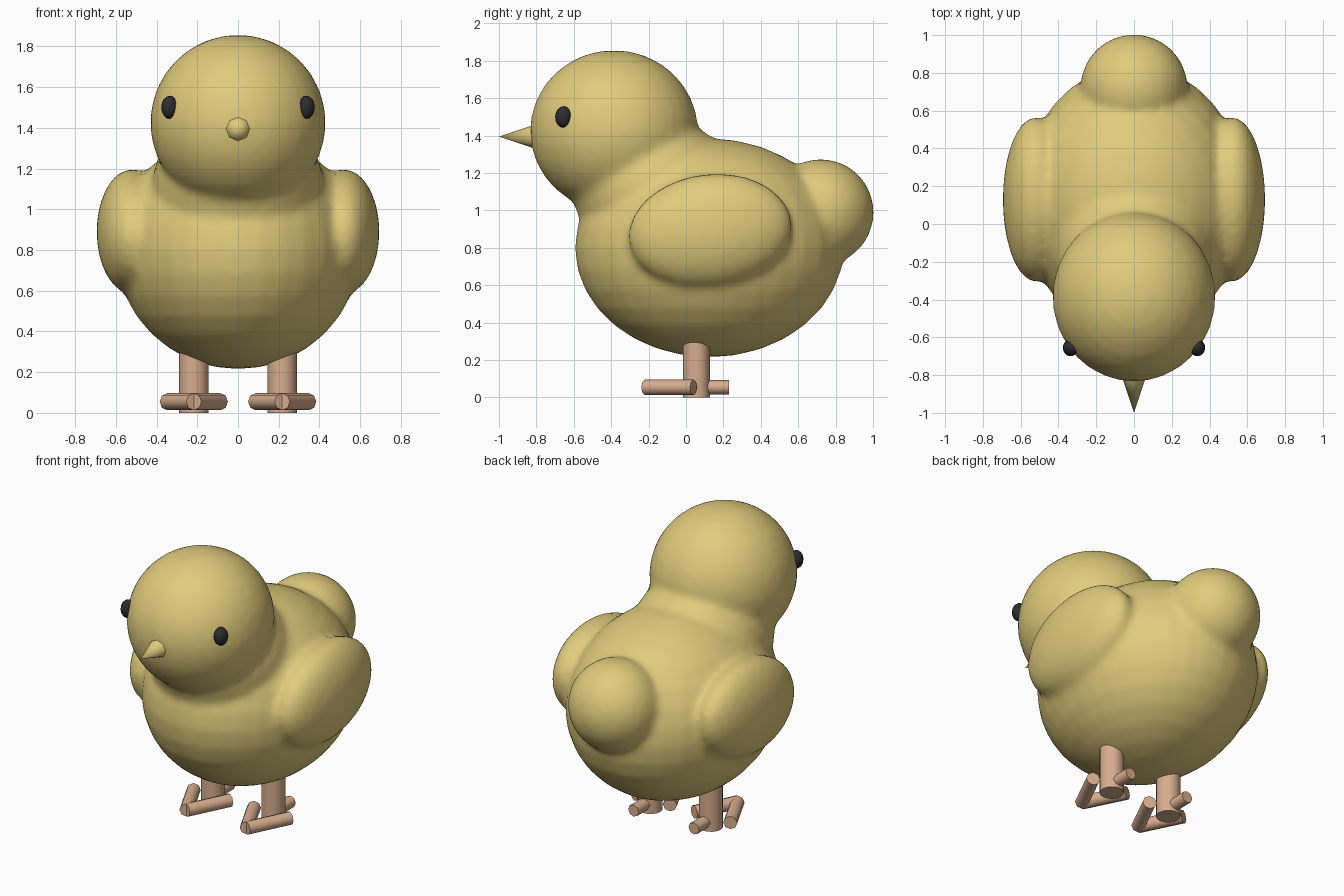
import bpy, math
from mathutils import Vector

cube = bpy.data.objects.get("Cube")
if cube:
    bpy.data.objects.remove(cube)


def make_material(name, rgb):
    mat = bpy.data.materials.new(name)
    mat.use_nodes = True
    colour = (*rgb, 1)
    mat.diffuse_color = colour
    mat.node_tree.nodes["Principled BSDF"].inputs["Base Color"].default_value = colour
    return mat


yellow = make_material("down_yellow", (0.75, 0.60, 0.20))
pink = make_material("leg_pink", (0.68, 0.42, 0.27))
black = make_material("eye_black", (0.025, 0.025, 0.03))


def finish(name, mat):
    obj = bpy.context.object
    obj.name = name
    obj.data.materials.append(mat)
    bpy.ops.object.shade_smooth_by_angle(angle=math.radians(50))
    return obj


def ellipsoid(name, centre, radii, mat, tilt=0, segments=32):
    bpy.ops.mesh.primitive_uv_sphere_add(segments=segments, ring_count=segments // 2,
                                         location=centre, rotation=(tilt, 0, 0))
    bpy.context.object.scale = radii
    bpy.ops.object.transform_apply(location=True, rotation=True, scale=True)
    return finish(name, mat)


def rod(name, start, end, r1, r2, mat, sides):
    start, end = Vector(start), Vector(end)
    axis = end - start
    bpy.ops.mesh.primitive_cone_add(vertices=sides, radius1=r1, radius2=r2, depth=axis.length,
                                    location=(start + end) / 2,
                                    rotation=axis.to_track_quat("Z", "Y").to_euler())
    return finish(name, mat)


# Downy body: overlapping volumes fused into one soft skin
parts = [
    ellipsoid("torso", (0, 0.125, 0.80), (0.60, 0.72, 0.585), yellow),
    ellipsoid("neck", (0, -0.17, 1.12), (0.42, 0.44, 0.38), yellow),
    ellipsoid("head", (0, -0.385, 1.425), (0.432, 0.45, 0.432), yellow),
    ellipsoid("tail", (0, 0.72, 0.99), (0.285, 0.285, 0.285), yellow),
]
for side in (-1, 1):
    parts.append(ellipsoid("wing", (side * 0.52, 0.13, 0.89), (0.175, 0.44, 0.305),
                           yellow, tilt=math.radians(7)))
bpy.ops.object.select_all(action="DESELECT")
for part in parts:
    part.select_set(True)
bpy.context.view_layer.objects.active = parts[0]
bpy.ops.object.join()
body = bpy.context.object
body.name = "body"
fuse = body.modifiers.new("fuse", "REMESH")
fuse.mode = "VOXEL"
fuse.voxel_size = 0.025
fuse.use_smooth_shade = True
soften = body.modifiers.new("soften", "SMOOTH")
soften.factor = 0.5
soften.iterations = 6

# Beak
rod("beak", (0, -0.79, 1.395), (0, -1.0, 1.395), 0.07, 0, yellow, 8)

for side, label in ((-1, "right"), (1, "left")):
    # Eye
    ellipsoid(label + "_eye", (side * 0.335, -0.655, 1.5), (0.042, 0.045, 0.057), black, segments=16)
    # Leg, two front toes meeting in a point, and a back toe
    x = side * 0.217
    rod(label + "_leg", (x, 0.055, 0), (x, 0.055, 0.295), 0.072, 0.072, pink, 16)
    for spread, toe in ((-0.13, "a"), (0.13, "b")):
        rod(label + "_front_toe_" + toe, (x + spread, 0.04, 0.055), (x, -0.22, 0.055),
            0.042, 0.042, pink, 8)
    rod(label + "_back_toe", (x, 0.09, 0.055), (x, 0.23, 0.055), 0.038, 0.038, pink, 8)
